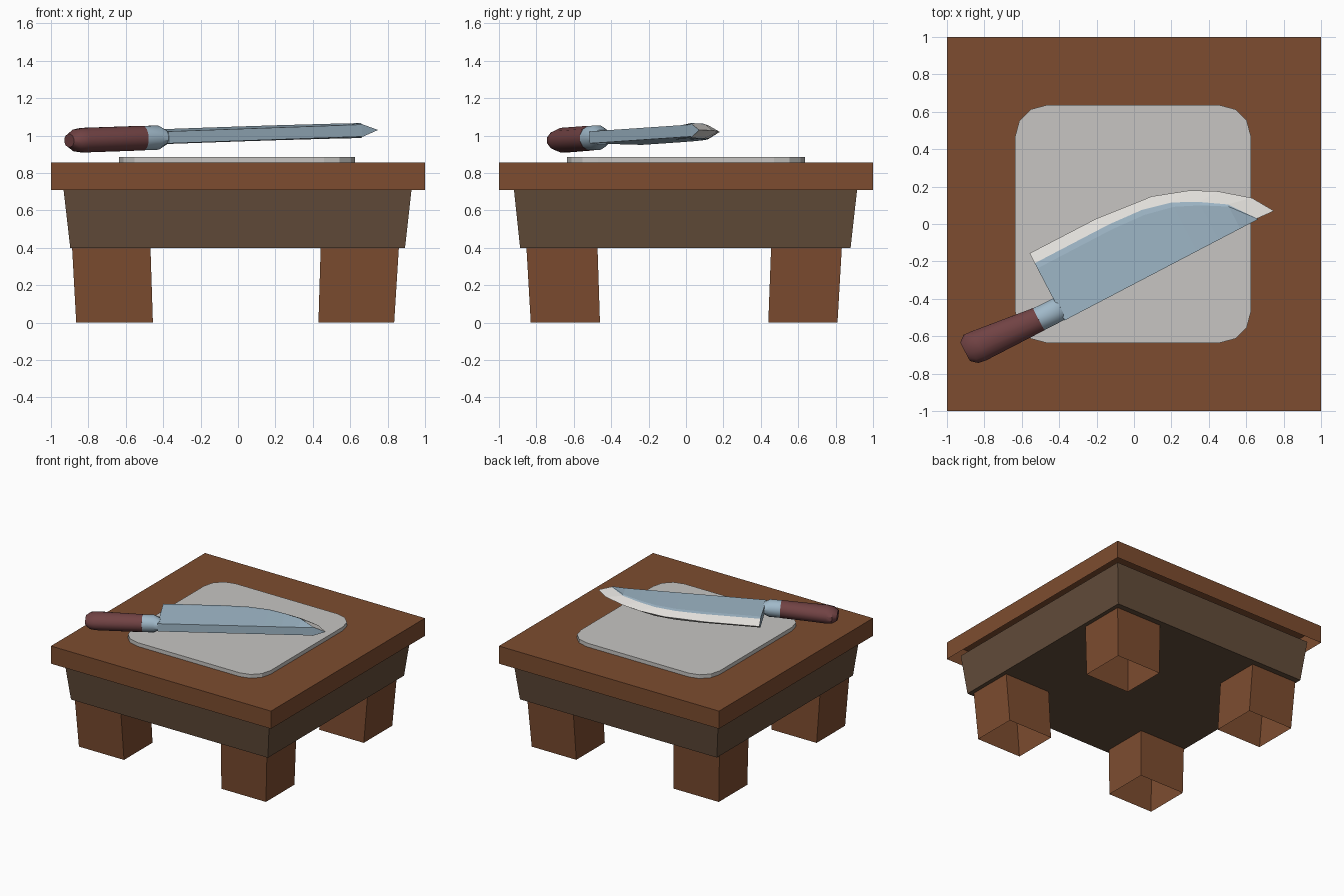
import bpy, bmesh, math
from mathutils import Matrix, Vector

if "Cube" in bpy.data.objects:
    bpy.data.objects.remove(bpy.data.objects["Cube"])


def material(name, r, g, b):
    m = bpy.data.materials.new(name)
    m.diffuse_color = (r, g, b, 1)
    m.use_nodes = True
    m.node_tree.nodes["Principled BSDF"].inputs["Base Color"].default_value = m.diffuse_color
    return m


WOOD = material("warm wood", 0.205, 0.073, 0.029)
DARK = material("dark wood", 0.125, 0.073, 0.042)
STONE = material("pale grey", 0.57, 0.56, 0.54)
STEEL = material("blue steel", 0.35, 0.48, 0.58)
EDGE = material("sharpened edge", 0.74, 0.72, 0.69)
GRIP = material("maroon grip", 0.165, 0.055, 0.057)


def loft(name, rings, mats, cap_start=True, cap_end=True, rule=None, matrix=None):
    """Join rings of equal length into a skin, with optional end caps."""
    bm = bmesh.new()
    vs = [[bm.verts.new(p) for p in r] for r in rings]
    n = len(vs[0])
    for a, b in zip(vs, vs[1:]):
        for i in range(n):
            j = (i + 1) % n
            f = bm.faces.new((a[i], a[j], b[j], b[i]))
            f.material_index = rule(i) if rule else 0
    if cap_start:
        bm.faces.new(vs[0][::-1])
    if cap_end:
        bm.faces.new(vs[-1])
    bmesh.ops.recalc_face_normals(bm, faces=bm.faces)
    me = bpy.data.meshes.new(name)
    bm.to_mesh(me)
    bm.free()
    for m in mats:
        me.materials.append(m)
    ob = bpy.data.objects.new(name, me)
    if matrix:
        ob.matrix_world = matrix
    bpy.context.collection.objects.link(ob)
    return ob


def rect(x0, x1, y0, y1, z):
    return [(x0, y0, z), (x1, y0, z), (x1, y1, z), (x0, y1, z)]


# table top (hollow below) and tapered apron block
loft("table_top", [rect(-1, 1, -1, 1, 0.71), rect(-1, 1, -1, 1, 0.855)],
     [WOOD], cap_start=False)
loft("apron", [rect(-0.897, 0.893, -0.887, 0.88, 0.40),
               rect(-0.935, 0.93, -0.922, 0.917, 0.73)], [DARK])

# four slightly splayed legs, open at the foot
for side, xb, xt in (("left", (-0.865, -0.455), (-0.887, -0.468)),
                     ("right", (0.43, 0.835), (0.442, 0.86))):
    for end, yb, yt in (("front", (-0.83, -0.46), (-0.853, -0.473)),
                        ("back", (0.44, 0.81), (0.455, 0.833))):
        loft(f"{end}_{side}_leg", [rect(*xb, *yb, 0), rect(*xt, *yt, 0.40)],
             [WOOD], cap_start=False)


# cutting board with rounded corners
def rounded(z, x0=-0.635, x1=0.625, y=0.635, r=0.165):
    pts = []
    for k, (cx, cy) in enumerate(((x1 - r, y - r), (x0 + r, y - r),
                                  (x0 + r, r - y), (x1 - r, r - y))):
        for s in range(4):
            a = math.radians(90 * k + 30 * s)
            pts.append((cx + r * math.cos(a), cy + r * math.sin(a), z))
    return pts


loft("cutting_board", [rounded(0.85), rounded(0.886)], [STONE])

# knife frame: local x along the spine, y toward the cutting edge
KNIFE = (Matrix.Translation((-0.37, -0.515, 0.99))
         @ Matrix.Rotation(math.radians(27.6), 4, "Z")
         @ Matrix.Rotation(math.radians(-1.8), 4, "Y"))

# blade: bevel start (x, y) and cutting edge (x, y) at each station
stations = [(0, .345, 0, .405), (.45, .345, .4, .404), (.64, .332, .72, .372),
            (.80, .294, .915, .306), (.93, .229, 1.046, .232),
            (1.06, .146, 1.19, .117), (1.165, .006, 1.263, 0)]
rings = []
for u, v, eu, ev in stations:
    half = [(u, 0, .032), (u, v * .91, .040), (u, v, .036)]
    rings.append(half + [(eu, ev, 0)] + [(x, y, -z) for x, y, z in half[::-1]])
loft("blade", rings, [STEEL, EDGE], matrix=KNIFE,
     rule=lambda i: 1 if i in (2, 3) else 0)


# bolster and handle from rounded cross-sections
def oval(u, vc, a, h, n=12):
    return [(u, vc + a * math.cos(2 * math.pi * (i + .5) / n),
             h * math.sin(2 * math.pi * (i + .5) / n)) for i in range(n)]


bolster = loft("bolster", [oval(-.12, .07, .068, .067), oval(-.035, .068, .067, .067),
                           oval(.012, .068, .066, .040)], [STEEL], matrix=KNIFE)
handle = loft("handle", [oval(-.55, .098, .058, .036), oval(-.515, .097, .088, .060),
                         oval(-.47, .092, .090, .068), oval(-.12, .07, .069, .068)],
              [GRIP], matrix=KNIFE)
for ob in (bolster, handle):
    bpy.ops.object.select_all(action="DESELECT")
    ob.select_set(True)
    bpy.context.view_layer.objects.active = ob
    bpy.ops.object.shade_smooth_by_angle(angle=math.radians(35))
